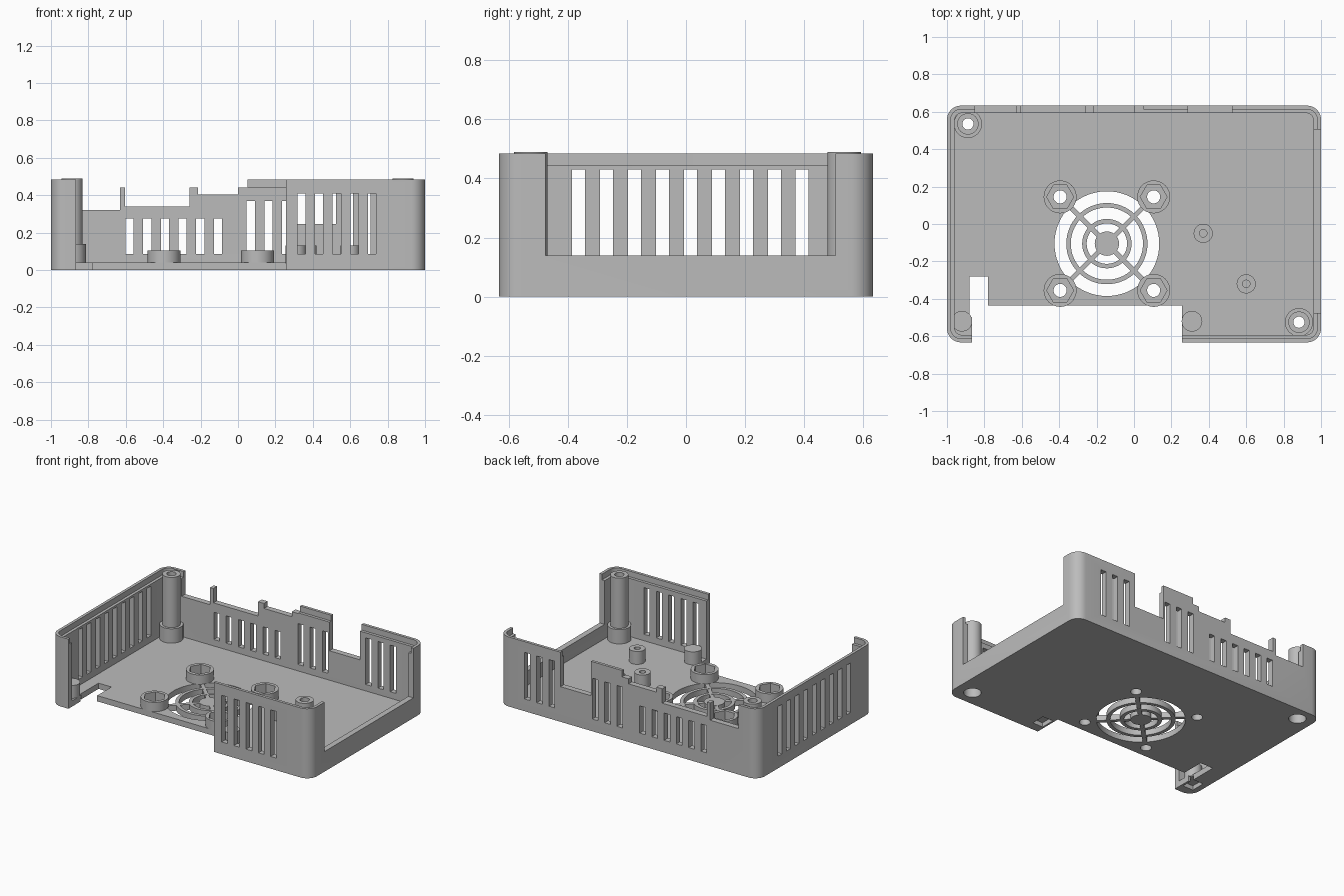
import bpy, bmesh
from math import pi, cos, sin
from mathutils import Matrix

if "Cube" in bpy.data.objects:
    bpy.data.objects.remove(bpy.data.objects["Cube"])

grey = bpy.data.materials.new("plain grey")
grey.use_nodes = True
grey.diffuse_color = (0.5, 0.5, 0.5, 1)
grey.node_tree.nodes["Principled BSDF"].inputs["Base Color"].default_value = (0.5, 0.5, 0.5, 1)


def finish(name, bm):
    bmesh.ops.recalc_face_normals(bm, faces=bm.faces)
    mesh = bpy.data.meshes.new(name)
    bm.to_mesh(mesh)
    bm.free()
    mesh.materials.append(grey)
    ob = bpy.data.objects.new(name, mesh)
    bpy.context.collection.objects.link(ob)
    return ob


def prism(name, outline, z0, z1):
    bm = bmesh.new()
    low = [bm.verts.new((x, y, z0)) for x, y in outline]
    high = [bm.verts.new((x, y, z1)) for x, y in outline]
    bm.faces.new(low)
    bm.faces.new(high)
    for i in range(len(low)):
        j = (i + 1) % len(low)
        bm.faces.new((low[i], low[j], high[j], high[i]))
    return finish(name, bm)


def box(name, x0, x1, y0, y1, z0, z1):
    return prism(name, [(x0, y0), (x1, y0), (x1, y1), (x0, y1)], z0, z1)


def cylinder(name, x, y, r, z0, z1, n=40):
    return prism(name, [(x + r * cos(2 * pi * i / n), y + r * sin(2 * pi * i / n))
                        for i in range(n)], z0, z1)


def rounded(name, hx, hy, r, z0, z1, n=8):
    pts = []
    for k, (sx, sy) in enumerate([(1, 1), (-1, 1), (-1, -1), (1, -1)]):
        for i in range(n + 1):
            a = pi / 2 * (k + i / n)
            pts.append((sx * (hx - r) + r * cos(a), sy * (hy - r) + r * sin(a)))
    return prism(name, pts, z0, z1)


def lathe(name, x, y, profile, n=40):
    """Revolve a closed (radius, height) profile about a vertical axis."""
    bm = bmesh.new()
    rings = [[bm.verts.new((x + r * cos(2 * pi * i / n), y + r * sin(2 * pi * i / n), z))
              for i in range(n)] for r, z in profile]
    for k in range(len(rings)):
        a, b = rings[k], rings[(k + 1) % len(rings)]
        for i in range(n):
            j = (i + 1) % n
            bm.faces.new((a[i], a[j], b[j], b[i]))
    return finish(name, bm)


def cut(ob, cutter):
    mod = ob.modifiers.new("cut", "BOOLEAN")
    mod.operation = "DIFFERENCE"
    mod.solver = "EXACT"
    mod.object = cutter
    bpy.context.view_layer.objects.active = ob
    bpy.ops.object.modifier_apply(modifier=mod.name)
    bpy.data.objects.remove(cutter)


HX, HY, TOP, FLOOR = 1.0, 0.633, 0.485, 0.04
parts = []

# Tray with rounded corners, floor and a half-thickness lip at the rim
shell = rounded("case_shell", HX, HY, 0.075, 0, TOP)
cut(shell, rounded("c", HX - 0.04, HY - 0.04, 0.04, FLOOR, 1))
cut(shell, rounded("c", HX - 0.02, HY - 0.02, 0.055, 0.445, 1))
parts.append(shell)

# Back wall stepped outline: start, end, height
for x0, x1, z in [(-0.85, -0.63, 0.32), (-0.63, -0.605, 0.44), (-0.605, -0.26, 0.34),
                  (-0.26, -0.215, 0.44), (-0.215, 0, 0.405), (0, 0.05, 0.44),
                  (0.29, 0.525, 0.245)]:
    cut(shell, box("c", x0, x1, 0.5, 0.7, z, 1))

# Side opening, front opening and floor notch
cut(shell, box("c", 0.9, 1.1, -0.475, 0.505, 0.14, 1))
cut(shell, box("c", -0.865, 0.257, -0.8, -0.437, -1, 1))
cut(shell, box("c", -0.88, -0.78, -0.5, -0.28, -1, 1))


# Vent slots: first slot start, count, pitch, top height
def slots(start, count, pitch, top, wall):
    for i in range(count):
        a = start + i * pitch
        b = a + 0.044
        if wall == "side":
            cut(shell, box("c", -1.1, -0.9, a, b, 0.085, top))
        else:
            s = 1 if wall == "back" else -1
            cut(shell, box("c", a, b, min(s * 0.55, s * 0.7), max(s * 0.55, s * 0.7), 0.085, top))


slots(-0.385, 9, 0.0945, 0.43, "side")
slots(0.317, 5, 0.0945, 0.41, "front")
slots(-0.602, 6, 0.0945, 0.275, "back")
slots(0.046, 3, 0.0945, 0.37, "back")
slots(0.57, 3, 0.0945, 0.41, "back")

# Fan opening with concentric grill rings, hub and diagonal spokes
FX, FY = -0.145, -0.105
cut(shell, cylinder("c", FX, FY, 0.28, -1, 0.2, 64))
for name, r0, r1 in [("outer_grill_ring", 0.193, 0.217), ("inner_grill_ring", 0.108, 0.132)]:
    parts.append(lathe(name, FX, FY, [(r0, 0), (r1, 0), (r1, FLOOR), (r0, FLOOR)], 64))
parts.append(cylinder("grill_hub", FX, FY, 0.065, 0, FLOOR))
for i in range(4):
    spoke = box("grill_spoke", 0.05, 0.285, -0.013, 0.013, 0.001, FLOOR - 0.001)
    spoke.data.transform(Matrix.Translation((FX, FY, 0)) @ Matrix.Rotation(pi / 4 + i * pi / 2, 4, "Z"))
    parts.append(spoke)

# Fan mounts with hexagonal nut sockets
for sx in (-1, 1):
    for sy in (-1, 1):
        x, y = FX + sx * 0.25, FY + sy * 0.25
        cut(shell, cylinder("c", x, y, 0.035, -1, 0.2))
        mount = cylinder("fan_mount", x, y, 0.088, FLOOR, 0.105)
        cut(mount, cylinder("c", x, y, 0.072, -1, 1, 6))
        parts.append(mount)

# Tall screw posts, counterbored from below
for x, y in [(-0.888, 0.535), (0.882, -0.525)]:
    cut(shell, cylinder("c", x, y, 0.055, -1, 0.2))
    parts.append(lathe("screw_post", x, y, [
        (0.055, 0.005), (0.075, 0.005), (0.075, 0.14), (0.057, 0.14), (0.057, 0.49),
        (0.03, 0.49), (0.03, 0.1), (0.055, 0.1)]))

# Board pegs with pilot holes
for x, y in [(0.37, -0.05), (0.6, -0.32)]:
    parts.append(lathe("board_peg", x, y, [
        (0.051, 0.03), (0.051, 0.13), (0.02, 0.13), (0.02, 0.03)]))

# Solid supports beside the front opening, with recesses under the floor
for x, y in [(-0.92, -0.52), (0.31, -0.52)]:
    cut(shell, box("c", x - 0.04, x + 0.04, y - 0.05, y + 0.05, -1, 0.03))
    parts.append(cylinder("front_support", x, y, 0.055, 0.035, 0.13))

# Smooth the round parts and keep the edges sharp
for ob in parts:
    bpy.ops.object.select_all(action="DESELECT")
    ob.select_set(True)
    bpy.context.view_layer.objects.active = ob
    bpy.ops.object.shade_smooth_by_angle(angle=pi / 6)
